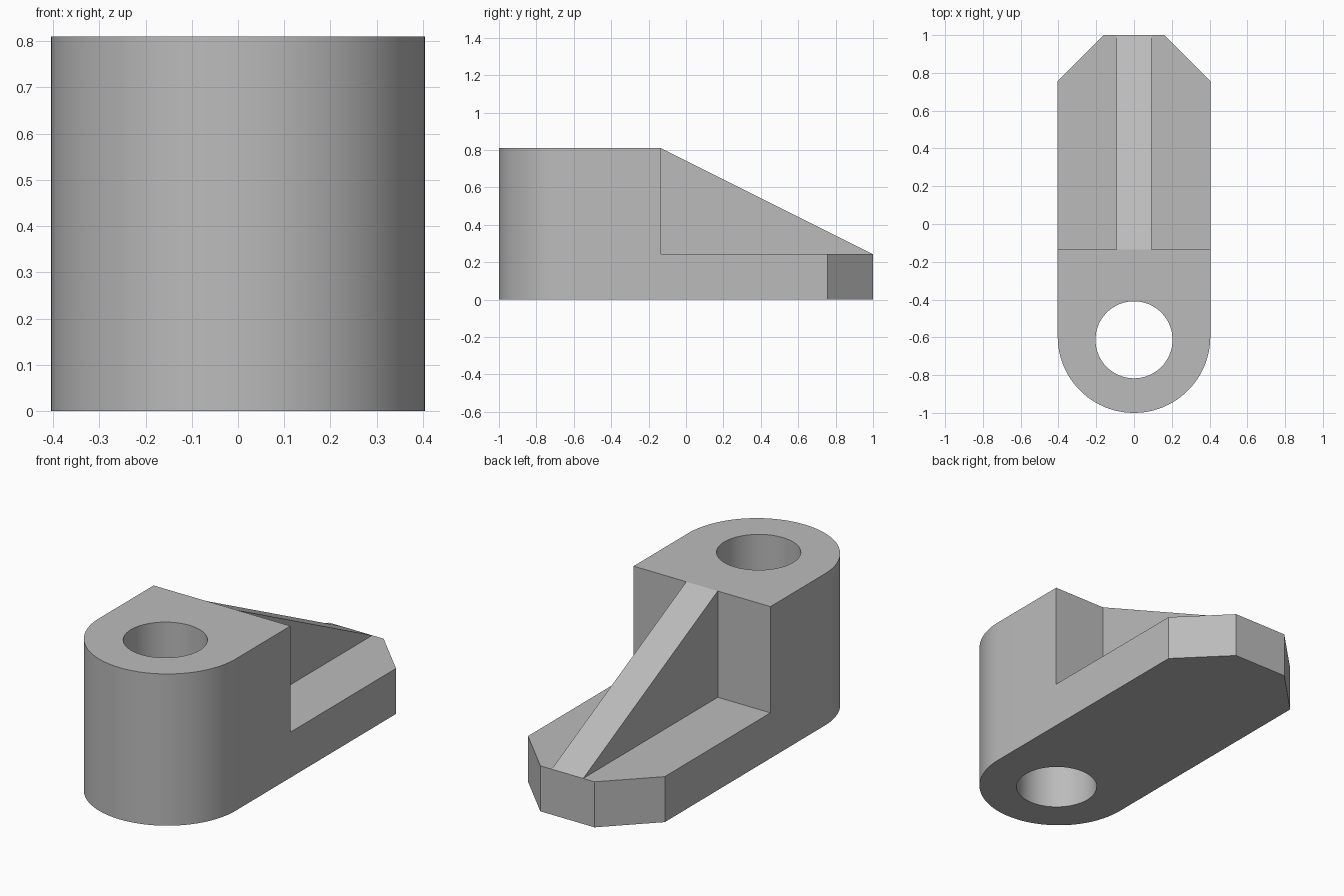
import bpy, bmesh
from math import cos, sin, pi, radians
from mathutils import Vector

if "Cube" in bpy.data.objects:
    bpy.data.objects.remove(bpy.data.objects["Cube"], do_unlink=True)

# Main dimensions
HALF_W, HEIGHT, PLATE_H = 0.404, 0.81, 0.243
STEP_Y, ARC_Y = -0.135, -0.596
HOLE_Y, HOLE_R = -0.613, 0.204
RIB_W, CHAMFER = 0.093, 0.244

grey = bpy.data.materials.new("plain grey")
grey.use_nodes = True
grey.diffuse_color = (0.5, 0.5, 0.5, 1)
grey.node_tree.nodes["Principled BSDF"].inputs["Base Color"].default_value = (0.5, 0.5, 0.5, 1)


def prism(name, points, direction):
    """Extrude a closed outline along a direction into a solid."""
    bm = bmesh.new()
    face = bm.faces.new([bm.verts.new(p) for p in points])
    top = bmesh.ops.extrude_face_region(bm, geom=[face])
    moved = [v for v in top["geom"] if isinstance(v, bmesh.types.BMVert)]
    bmesh.ops.translate(bm, verts=moved, vec=Vector(direction))
    bmesh.ops.recalc_face_normals(bm, faces=bm.faces)
    mesh = bpy.data.meshes.new(name)
    bm.to_mesh(mesh)
    bm.free()
    mesh.materials.append(grey)
    obj = bpy.data.objects.new(name, mesh)
    bpy.context.collection.objects.link(obj)
    return obj


def arc(radius, y, start, end, steps):
    return [(radius * cos(start + (end - start) * i / steps),
             y + radius * sin(start + (end - start) * i / steps), 0)
            for i in range(steps + 1)]


def combine(target, other, operation):
    mod = target.modifiers.new(other.name, 'BOOLEAN')
    mod.operation, mod.solver, mod.object = operation, 'EXACT', other
    bpy.context.view_layer.objects.active = target
    bpy.ops.object.modifier_apply(modifier=mod.name)
    bpy.data.objects.remove(other, do_unlink=True)


# Tall boss with a rounded front
front = arc(HALF_W, ARC_Y, pi, 2 * pi, 48)
bracket = prism("bracket_body", front + [(HALF_W, STEP_Y, 0), (-HALF_W, STEP_Y, 0)], (0, 0, HEIGHT))

# Foot plate with chamfered rear corners
tip = HALF_W - CHAMFER
foot = prism("foot_plate", [(-HALF_W, STEP_Y, 0), (HALF_W, STEP_Y, 0), (HALF_W, 1 - CHAMFER, 0),
                            (tip, 1, 0), (-tip, 1, 0), (-HALF_W, 1 - CHAMFER, 0)], (0, 0, PLATE_H))

# Sloping stiffening rib
rib = prism("stiffening_rib", [(-RIB_W, STEP_Y, PLATE_H), (-RIB_W, 1, PLATE_H),
                               (-RIB_W, STEP_Y, HEIGHT)], (2 * RIB_W, 0, 0))

# Through hole
hole = prism("bore", [(x, y, -0.1) for x, y, z in arc(HOLE_R, HOLE_Y, 0, 2 * pi, 64)[:-1]],
             (0, 0, HEIGHT + 0.2))

combine(bracket, foot, 'UNION')
combine(bracket, rib, 'UNION')
combine(bracket, hole, 'DIFFERENCE')

bpy.ops.object.select_all(action='DESELECT')
bracket.select_set(True)
bpy.context.view_layer.objects.active = bracket
bpy.ops.object.shade_smooth_by_angle(angle=radians(25))
